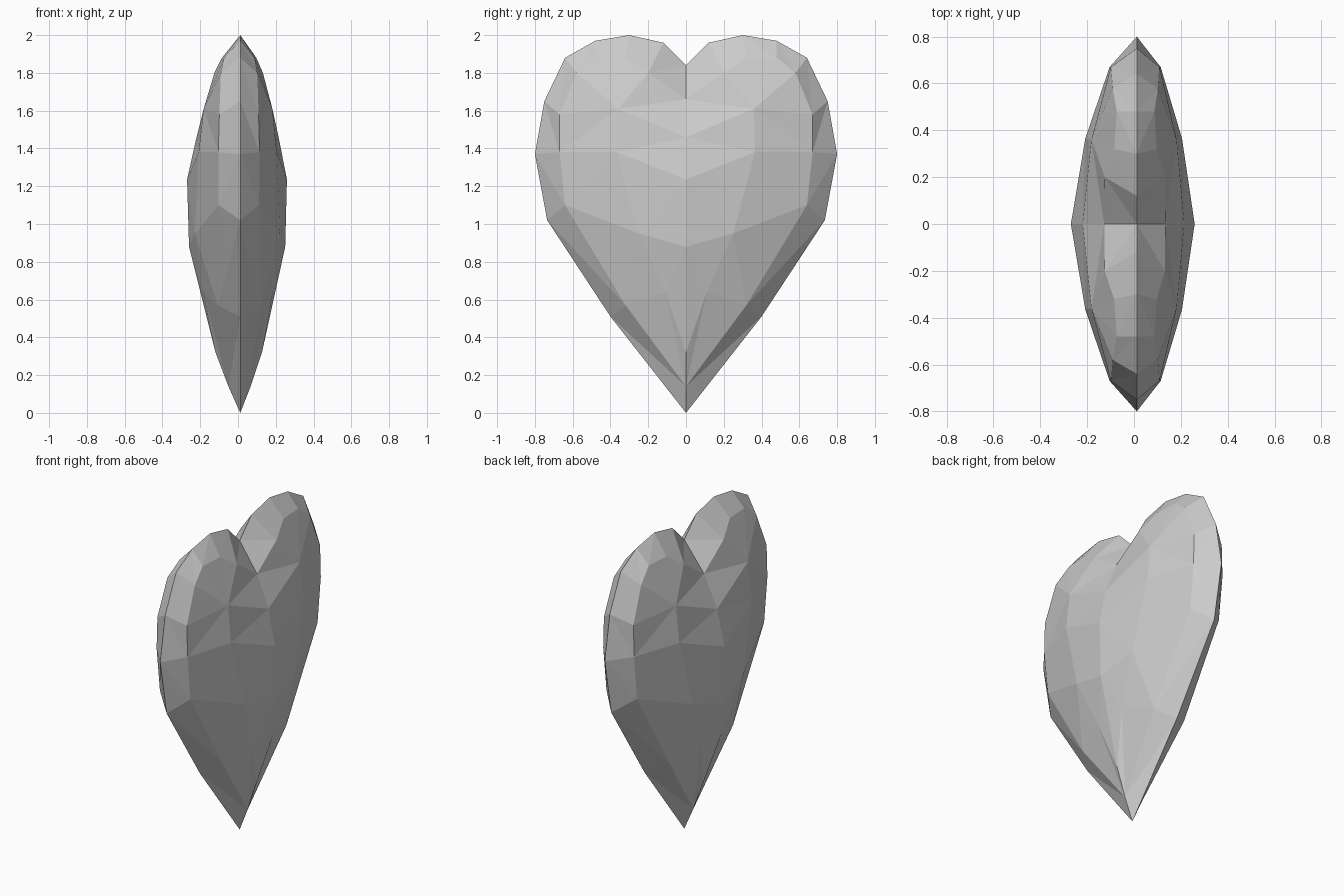
import bpy, bmesh

if "Cube" in bpy.data.objects:
    bpy.data.objects.remove(bpy.data.objects["Cube"])

# Half heart (y >= 0), each point is (y, z, bulge from the seam plane)
SEAM = 0.012
outline = [(0, 1.84, 0), (.12, 1.96, 0), (.30, 2.0, 0), (.48, 1.97, 0), (.64, 1.88, 0),
           (.75, 1.65, 0), (.80, 1.37, 0), (.735, 1.02, 0), (.40, .51, 0), (0, 0, 0)]
ring = [(0, 1.66, .122), (.20, 1.80, .12), (.32, 1.88, .085), (.48, 1.88, .075), (.58, 1.80, .09),
        (.67, 1.58, .097), (.67, 1.38, .102), (.64, 1.10, .10), (.32, .57, .105), (0, .14, .055)]
inner = [(.36, 1.61, .17), (.365, 1.38, .193), (.25, .95, .21), (.11, .64, .172)]
ridge = [(0, 1.46, .203), (0, 1.235, .247), (0, .88, .238), (0, .32, .115)]
points = outline + ring + inner + ridge
O, R, I, C = 0, 10, 20, 24

# Facets: rim band, shoulders, then the broad cheek
faces = [(O + i, R + i, R + i + 1, O + i + 1) for i in range(9)]
faces += [(R, C, I, R + 1), (R + 1, I, R + 2), (R + 2, I, R + 3), (R + 3, I, R + 4),
          (R + 4, I, R + 5), (I, I + 1, R + 6, R + 5), (I + 1, I + 2, R + 7, R + 6),
          (I + 2, I + 3, R + 8, R + 7), (I + 3, C + 3, R + 9, R + 8)]
faces += [(C + i, C + i + 1, I + i + 1, I + i) for i in range(3)]

# Mirror to all four quarters; the -x cheek is slightly fuller
bm = bmesh.new()
for side in (1, -1.14):
    for flip in (1, -1):
        vs = [bm.verts.new((SEAM + side * d, flip * y, z)) for y, z, d in points]
        for f in faces:
            # split quads so every facet is flat
            bm.faces.new([vs[k] for k in f[:3]])
            if len(f) == 4:
                bm.faces.new([vs[f[0]], vs[f[2]], vs[f[3]]])
bmesh.ops.remove_doubles(bm, verts=bm.verts, dist=0.001)
bmesh.ops.recalc_face_normals(bm, faces=bm.faces)

mesh = bpy.data.meshes.new("heart")
bm.to_mesh(mesh)
bm.free()
bpy.context.collection.objects.link(bpy.data.objects.new("heart", mesh))
